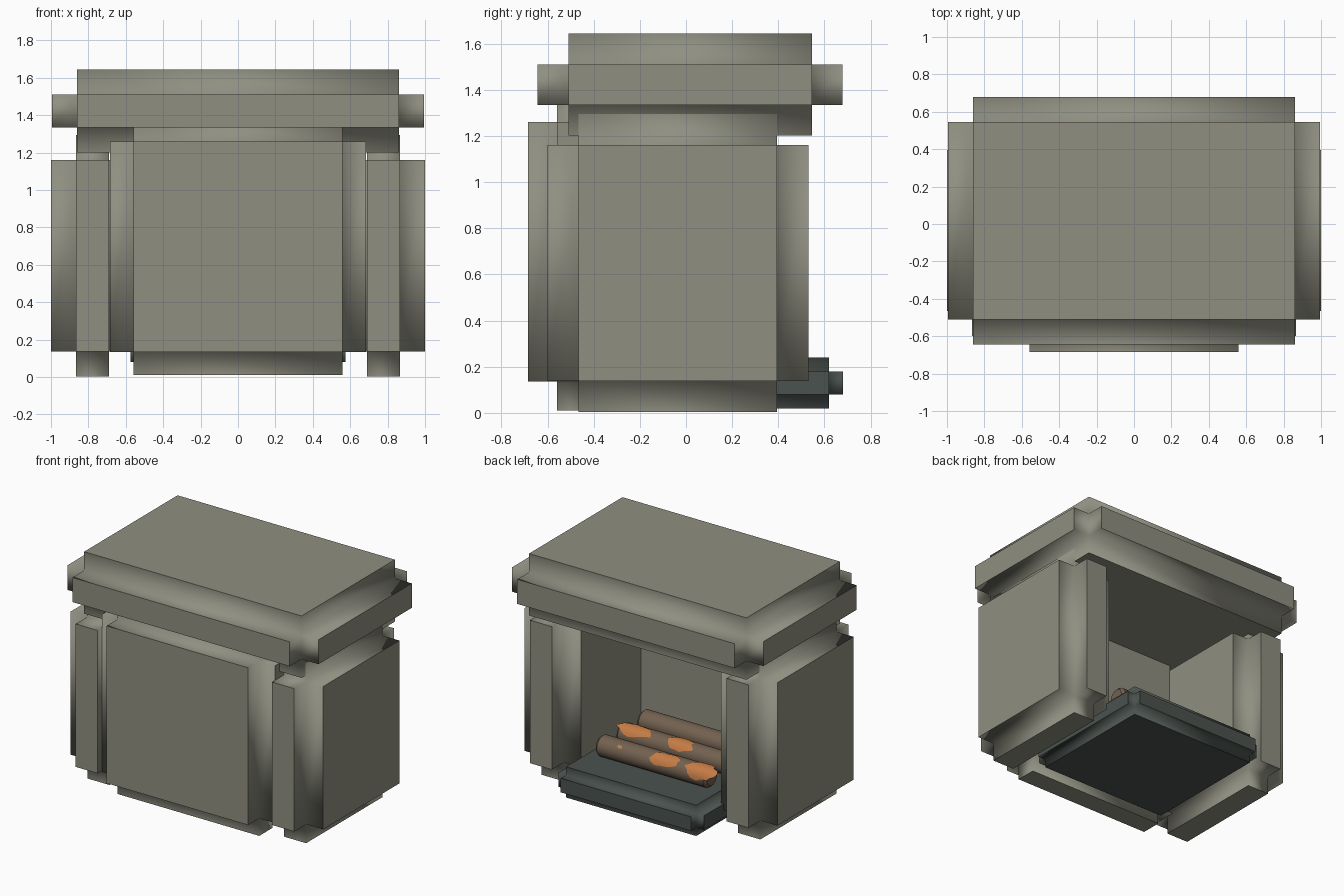
import bpy, bmesh, math, random
from mathutils import Vector

random.seed(4)
cube = bpy.data.objects.get("Cube")
if cube:
    bpy.data.objects.remove(cube, do_unlink=True)


def material(name, rgb):
    m = bpy.data.materials.new(name)
    m.use_nodes = True
    m.diffuse_color = (*rgb, 1)
    bsdf = next(n for n in m.node_tree.nodes if n.type == 'BSDF_PRINCIPLED')
    bsdf.inputs["Base Color"].default_value = (*rgb, 1)
    bsdf.inputs["Roughness"].default_value = 0.9
    return m


stone = material("grey stone", (0.275, 0.275, 0.22))
slate = material("dark slate", (0.07, 0.085, 0.077))
bark = material("brown bark", (0.17, 0.12, 0.08))
glow = material("orange ember", (0.56, 0.20, 0.06))


def finish(name, bm, mat):
    mesh = bpy.data.meshes.new(name)
    bm.to_mesh(mesh)
    bm.free()
    mesh.materials.append(mat)
    obj = bpy.data.objects.new(name, mesh)
    bpy.context.collection.objects.link(obj)
    return obj


def notched_block(name, x, y, z, depth, mat):
    """Core box whose six faces are pushed out, leaving square notches on every edge."""
    bm = bmesh.new()
    bmesh.ops.create_cube(bm, size=1)
    for v in bm.verts:
        v.co = Vector([(a + b) / 2 + c * (b - a) for (a, b), c in zip((x, y, z), v.co)])
    bmesh.ops.recalc_face_normals(bm, faces=bm.faces)
    caps = bmesh.ops.extrude_discrete_faces(bm, faces=bm.faces[:])["faces"]
    for f in caps:
        bmesh.ops.translate(bm, verts=f.verts, vec=f.normal * depth)
    for f in bm.faces:
        f.smooth = True
    # Crisp plate outlines, soft notches
    for f in caps:
        for e in f.edges:
            e.smooth = False
    return finish(name, bm, mat)


# Stone surround
notched_block("mantel", (-0.86, 0.86), (-0.51, 0.545), (1.335, 1.51), 0.134, stone)
notched_block("rear_panel", (-0.56, 0.56), (-0.56, -0.41), (0.135, 1.26), 0.125, stone)
for side, name in ((1, "left_wall"), (-1, "right_wall")):
    xs = sorted((side * 0.69, side * 0.865))
    notched_block(name, xs, (-0.465, 0.395), (0.138, 1.16), 0.135, stone)

# Hearth slab
notched_block("hearth", (-0.515, 0.515), (-0.33, 0.62), (0.08, 0.18), 0.06, slate)

# Logs
RADIUS, HALF = 0.075, 0.44
LOG_Z = 0.24 + RADIUS * 0.92
log_rows = (0.335, 0.10, -0.135)
SIDES = 16


def log(name, y):
    bm = bmesh.new()
    rings = []
    for x, r in ((-HALF, 0.75), (-HALF + 0.02, 1), (HALF - 0.02, 1), (HALF, 0.75)):
        ring = []
        for i in range(SIDES):
            a = math.tau * i / SIDES
            ring.append(bm.verts.new((x, y + RADIUS * r * math.cos(a),
                                      LOG_Z + RADIUS * r * math.sin(a))))
        rings.append(ring)
    for lo, hi in zip(rings, rings[1:]):
        for i in range(SIDES):
            j = (i + 1) % SIDES
            bm.faces.new((lo[i], lo[j], hi[j], hi[i])).smooth = True
    bm.faces.new(rings[0])
    bm.faces.new(rings[-1])
    bmesh.ops.recalc_face_normals(bm, faces=bm.faces)
    for e in bm.edges:
        if e.calc_face_angle(0) > math.radians(40):
            e.smooth = False
    finish(name, bm, bark)


def ember(name, y, x, degrees, length, width):
    """Ragged thin patch wrapped over a log."""
    bm = bmesh.new()
    count, r = 18, RADIUS + 0.004

    def wrap(u, v):
        a = math.radians(degrees) + v / r
        return bm.verts.new((x + u, y + r * math.cos(a), LOG_Z + r * math.sin(a)))

    ragged = [random.uniform(0.78, 1.12) for _ in range(count)]
    rings = []
    for scale in (0.35, 0.7, 1):
        rings.append([wrap(scale * k * length / 2 * math.cos(math.tau * i / count),
                           scale * k * width / 2 * math.sin(math.tau * i / count))
                      for i, k in enumerate(ragged)])
    center = wrap(0, 0)
    for i in range(count):
        j = (i + 1) % count
        bm.faces.new((center, rings[0][i], rings[0][j]))
        for lo, hi in zip(rings, rings[1:]):
            bm.faces.new((lo[i], hi[i], hi[j], lo[j]))
    for f in bm.faces:
        f.smooth = True
        f.normal_update()
        if f.normal.dot(f.calc_center_median() - Vector((x, y, LOG_Z))) < 0:
            f.normal_flip()
    finish(name, bm, glow)


for n, y in enumerate(log_rows):
    log(f"log_{n + 1}", y)

# Glowing patches: log row, x, angle around the log, length, width
patches = ((0, -0.10, 50, 0.23, 0.12), (0, -0.39, 50, 0.25, 0.15), (0, 0.25, 45, 0.04, 0.025),
           (1, 0.31, 60, 0.27, 0.12), (1, -0.05, 60, 0.22, 0.11))
for n, (row, x, angle, length, width) in enumerate(patches):
    ember(f"ember_{n + 1}", log_rows[row], x, angle, length, width)
